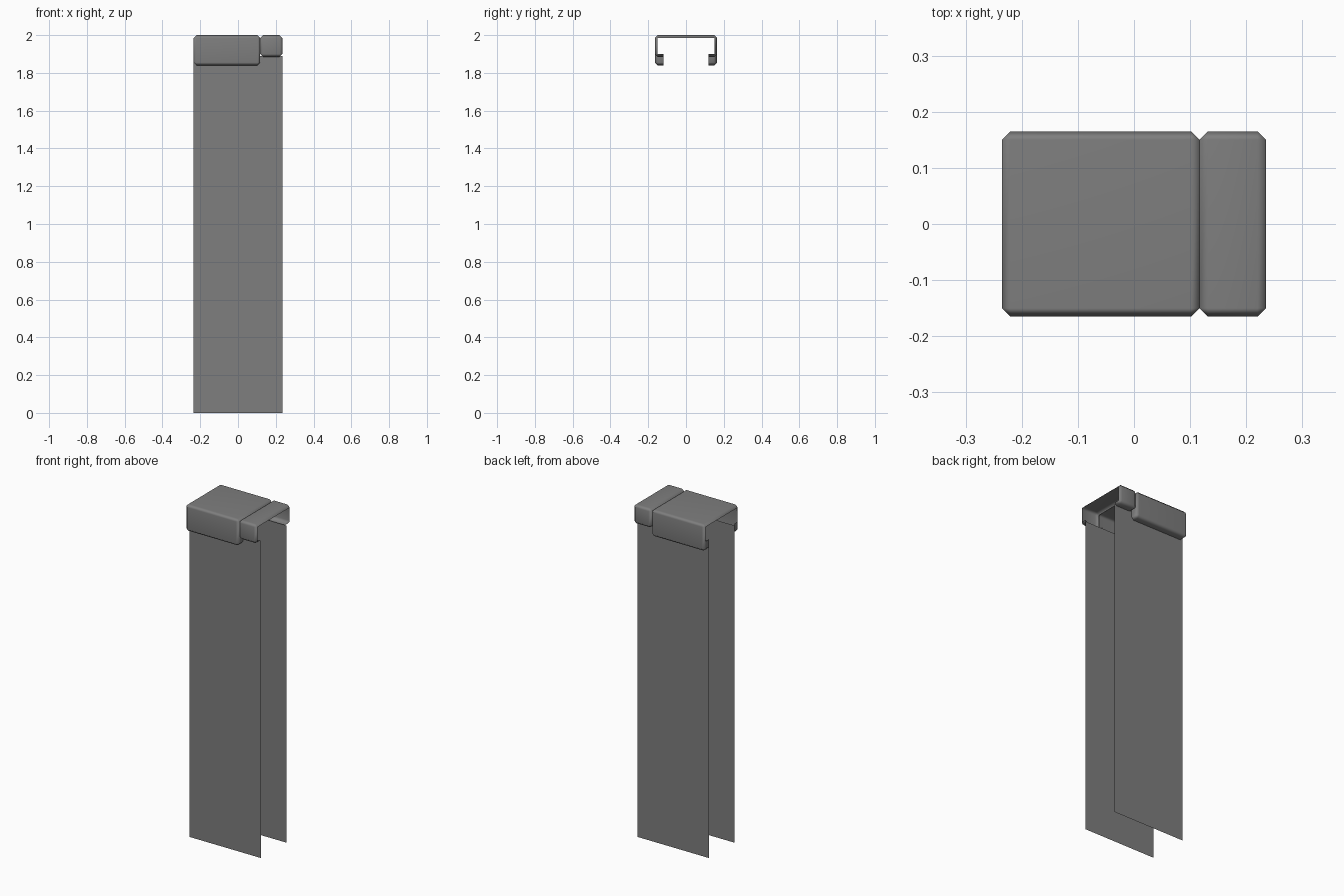
import bpy
import bmesh

if "Cube" in bpy.data.objects:
    bpy.data.objects.remove(bpy.data.objects["Cube"])

C = 0.015        # bevel width
HALF = 0.165     # half depth of the caps
LIP = 0.12       # inner edge of the lips, where the sheets hang
END = 0.235      # half width

grey = bpy.data.materials.new("mid grey")
grey.use_nodes = True
grey.diffuse_color = (0.21, 0.21, 0.21, 1)
grey.node_tree.nodes["Principled BSDF"].inputs["Base Color"].default_value = (0.21, 0.21, 0.21, 1)


def finish(bm, name, smooth):
    bmesh.ops.remove_doubles(bm, verts=bm.verts, dist=0.0005)
    bmesh.ops.recalc_face_normals(bm, faces=bm.faces)
    # The shells are open, so make the highest or outermost face point outwards
    probe = max(bm.faces, key=lambda f: f.calc_center_median().z)
    if probe.normal.z < -0.5:
        bmesh.ops.reverse_faces(bm, faces=bm.faces)
    mesh = bpy.data.meshes.new(name)
    bm.to_mesh(mesh)
    bm.free()
    mesh.materials.append(grey)
    obj = bpy.data.objects.new(name, mesh)
    bpy.context.collection.objects.link(obj)
    if smooth:
        mesh.shade_smooth()
        obj.modifiers.new("soft bevels", "WEIGHTED_NORMAL")
    return obj


def mirrored(half):
    return half + [(-y, z) for y, z in reversed(half)]


def cap(name, x0, x1, bottom, closed_lip):
    """Folded channel with bevelled edges and open ends."""
    inner = HALF - C
    low, high = bottom + C, 2 - C
    body = mirrored([(-LIP, bottom), (-inner, bottom), (-HALF, low), (-HALF, high), (-inner, 2)])
    rim = mirrored([(-LIP, low), (-inner, low), (-inner, low), (-inner, high), (-inner, high)])
    bm = bmesh.new()
    rings = [[bm.verts.new((x, y, z)) for y, z in ring]
             for x, ring in ((x0, rim), (x0 + C, body), (x1 - C, body), (x1, rim))]
    for a, b in zip(rings, rings[1:]):
        for i in range(len(a) - 1):
            bm.faces.new((a[i], a[i + 1], b[i + 1], b[i]))
    # End plates that close the deep lips
    if closed_lip:
        for x in (x0, x1):
            for s in (-1, 1):
                bm.faces.new([bm.verts.new((x, s * y, z)) for y, z in
                              ((LIP, low), (inner, low), (inner, 1.9), (LIP, 1.9))])
    return finish(bm, name, True)


cap("wide_cap", -END, 0.117, 1.84, True)
cap("narrow_cap", 0.117, END, 1.885, False)

# Thin hanging sheets at the front and back
for name, s in (("front_sheet", -1), ("back_sheet", 1)):
    bm = bmesh.new()
    corners = [(-END, 0), (END, 0), (END, 1.89), (-END, 1.89)]
    bm.faces.new([bm.verts.new((x, s * LIP, z)) for x, z in corners[::-s]])
    finish(bm, name, False)
